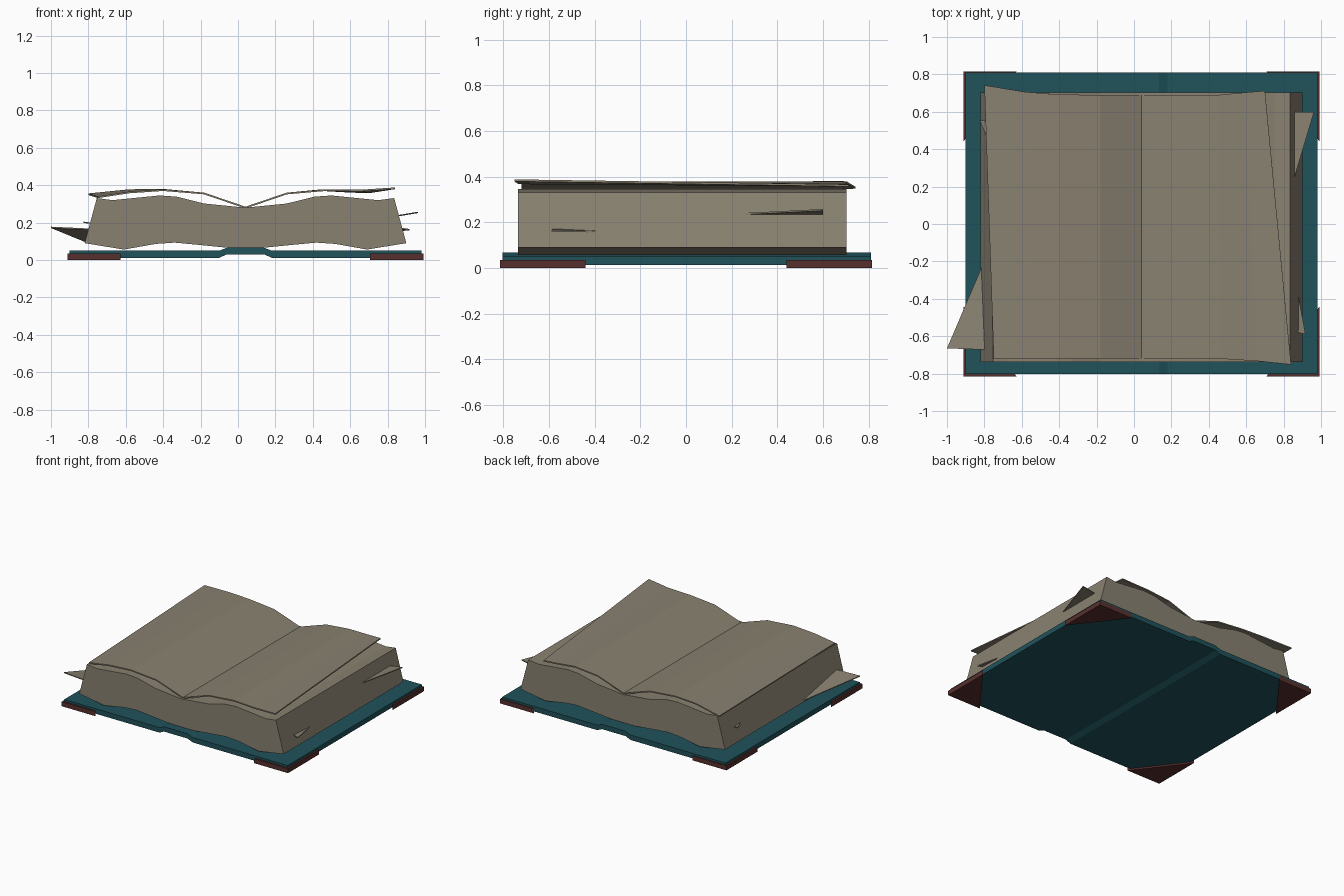
import bpy, bmesh
from mathutils import Vector

if "Cube" in bpy.data.objects:
    bpy.data.objects.remove(bpy.data.objects["Cube"])

CX = 0.04  # spine position


def material(name, rgb):
    m = bpy.data.materials.new(name)
    m.diffuse_color = (*rgb, 1)
    m.use_nodes = True
    m.node_tree.nodes["Principled BSDF"].inputs["Base Color"].default_value = m.diffuse_color
    return m


PAPER = material("paper", (0.25, 0.22, 0.165))
CLOTH = material("cover_cloth", (0.014, 0.085, 0.105))
LEATHER = material("corner_leather", (0.095, 0.03, 0.027))


def make(name, verts, faces, mat):
    me = bpy.data.meshes.new(name)
    me.from_pydata(verts, [], faces)
    me.materials.append(mat)
    ob = bpy.data.objects.new(name, me)
    bpy.context.collection.objects.link(ob)
    return ob


def prism(name, outline, shift, mat):
    """Extrude a closed 3D outline along a vector."""
    n, s = len(outline), Vector(shift)
    verts = [Vector(p) for p in outline] + [Vector(p) + s for p in outline]
    faces = [tuple(range(n)), tuple(range(n, 2 * n))]
    faces += [(i, (i + 1) % n, n + (i + 1) % n, n + i) for i in range(n)]
    ob = make(name, verts, faces, mat)
    bm = bmesh.new()
    bm.from_mesh(ob.data)
    bmesh.ops.recalc_face_normals(bm, faces=bm.faces)
    bm.to_mesh(ob.data)
    bm.free()
    return ob


def mirrored(half):
    """Mirror a half profile (distance from spine, z), running spine outward."""
    left = [(CX - d, z) for d, z in reversed(half)]
    return left + [(CX + d, z) for d, z in half if d > 0]


def slab(name, bottom, top, y0, y1, mat):
    outline = mirrored(bottom) + mirrored(top)[::-1]
    prism(name, [(x, y0, z) for x, z in outline], (0, y1 - y0, 0), mat)


# Cover with raised spine
slab("cover", [(0.10, 0.03), (0.14, 0.012), (0.94, 0.012)],
     [(0.095, 0.067), (0.14, 0.05), (0.94, 0.05)], -0.803, 0.81, CLOTH)

# Corner guards
for sx, xname in ((-1, "left"), (1, "right")):
    for sy, yname in ((-1, "front"), (1, "back")):
        x, y = CX + sx * 0.952, sy * 0.816
        prism(f"corner_{yname}_{xname}",
              [(x, y, 0), (x - sx * 0.285, y, 0), (x, y - sy * 0.375, 0)],
              (0, 0, 0.035), LEATHER)

# Page block with wavy top and bottom
slab("page_block",
     [(0, 0.065), (0.12, 0.068), (0.24, 0.08), (0.38, 0.093), (0.48, 0.086),
      (0.65, 0.056), (0.86, 0.09)],
     [(0, 0.28), (0.22, 0.302), (0.37, 0.339), (0.46, 0.345), (0.71, 0.32), (0.795, 0.331)],
     -0.737, 0.703, PAPER)


# Loose top sheets: front and back edge curves bridged into a thin sheet
def sheet(name, front, back):
    n = len(front)
    faces = [(i, i + 1, n + i + 1, n + i) for i in range(n - 1)]
    ob = make(name, front + back, faces, PAPER)
    mod = ob.modifiers.new("thickness", "SOLIDIFY")
    mod.thickness = 0.009
    mod.offset = -1


sheet("left_sheet",
      [(-0.75, -0.722, 0.34), (-0.58, -0.72, 0.366), (-0.40, -0.72, 0.378),
       (-0.18, -0.72, 0.36), (CX, -0.72, 0.285)],
      [(-0.80, 0.742, 0.356), (-0.58, 0.706, 0.378), (-0.40, 0.692, 0.38),
       (-0.18, 0.69, 0.36), (CX, 0.69, 0.285)])
sheet("right_sheet",
      [(CX, -0.72, 0.285), (0.26, -0.72, 0.36), (0.47, -0.721, 0.378),
       (0.66, -0.733, 0.376), (0.84, -0.752, 0.388)],
      [(CX, 0.69, 0.285), (0.26, 0.69, 0.36), (0.45, 0.69, 0.378),
       (0.59, 0.703, 0.37), (0.70, 0.712, 0.366)])

# Torn page scraps poking out of the sides
scraps = {
    "scrap_left_front": [(-1.0, -0.665, 0.178), (-0.79, -0.672, 0.168), (-0.81, -0.22, 0.10)],
    "scrap_left_back": [(-0.825, 0.555, 0.205), (-0.785, 0.55, 0.2), (-0.785, 0.46, 0.2)],
    "scrap_right_back": [(0.963, 0.60, 0.258), (0.855, 0.60, 0.24), (0.855, 0.24, 0.24)],
    "scrap_right_front": [(0.917, -0.59, 0.166), (0.875, -0.58, 0.172), (0.875, -0.36, 0.162)],
}
for name, tri in scraps.items():
    prism(name, tri, (0, 0, -0.007), PAPER)
